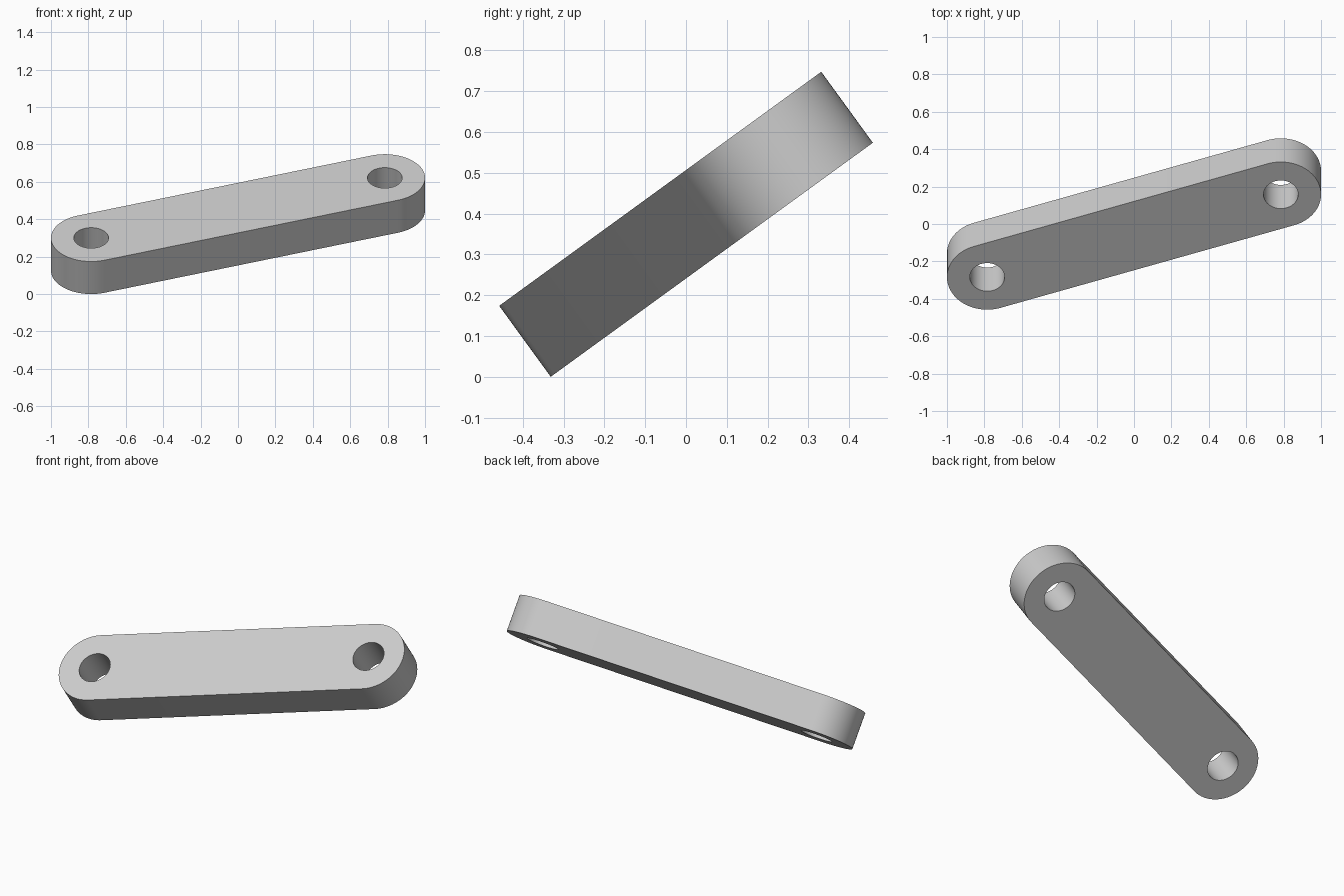
import bpy
import bmesh
from math import sin, cos, pi, atan2, radians
from mathutils import Matrix

cube = bpy.data.objects.get("Cube")
if cube:
    bpy.data.objects.remove(cube, do_unlink=True)

END_X, END_Y = 0.785, 0.273      # pivot centre in the plane of the bar
RADIUS, HOLE = 0.215, 0.093
THICK = 0.215
TILT = radians(36)
STEPS = 48                       # segments per half circle

grey = bpy.data.materials.new("grey")
grey.use_nodes = True
grey.diffuse_color = (0.6, 0.6, 0.6, 1)
grey.node_tree.nodes["Principled BSDF"].inputs["Base Color"].default_value = (0.6, 0.6, 0.6, 1)


def arc(cx, cy, r, start, sweep, count):
    """Points along an arc, both ends included."""
    return [(cx + r * cos(start + sweep * i / count),
             cy + r * sin(start + sweep * i / count)) for i in range(count + 1)]


def add_loop(bm, points):
    verts = [bm.verts.new((x, y, -THICK / 2)) for x, y in points]
    return [bm.edges.new((v, verts[i - 1])) for i, v in enumerate(verts)]


bm = bmesh.new()
heading = atan2(END_Y, END_X)

# Rounded bar outline and the two pivot holes
outline = (arc(END_X, END_Y, RADIUS, heading - pi / 2, pi, STEPS)
           + arc(-END_X, -END_Y, RADIUS, heading + pi / 2, pi, STEPS))
edges = add_loop(bm, outline)
for side in (1, -1):
    edges += add_loop(bm, arc(side * END_X, side * END_Y, HOLE, 0, 2 * pi, STEPS)[:-1])
bmesh.ops.triangle_fill(bm, edges=edges, use_beauty=True)

# Thickness
result = bmesh.ops.extrude_face_region(bm, geom=bm.faces[:], use_keep_orig=True)
top = [g for g in result["geom"] if isinstance(g, bmesh.types.BMVert)]
bmesh.ops.translate(bm, verts=top, vec=(0, 0, THICK))
bmesh.ops.recalc_face_normals(bm, faces=bm.faces[:])

# Lean the bar back and stand it on the ground
bm.transform(Matrix.Rotation(TILT, 4, "X"))
lowest = min(v.co.z for v in bm.verts)
bmesh.ops.translate(bm, verts=bm.verts[:], vec=(0, 0, -lowest))

mesh = bpy.data.meshes.new("link_bar")
bm.to_mesh(mesh)
bm.free()
mesh.materials.append(grey)
bar = bpy.data.objects.new("link_bar", mesh)
bpy.context.collection.objects.link(bar)

bpy.ops.object.select_all(action="DESELECT")
bar.select_set(True)
bpy.context.view_layer.objects.active = bar
bpy.ops.object.shade_smooth_by_angle(angle=radians(30))
